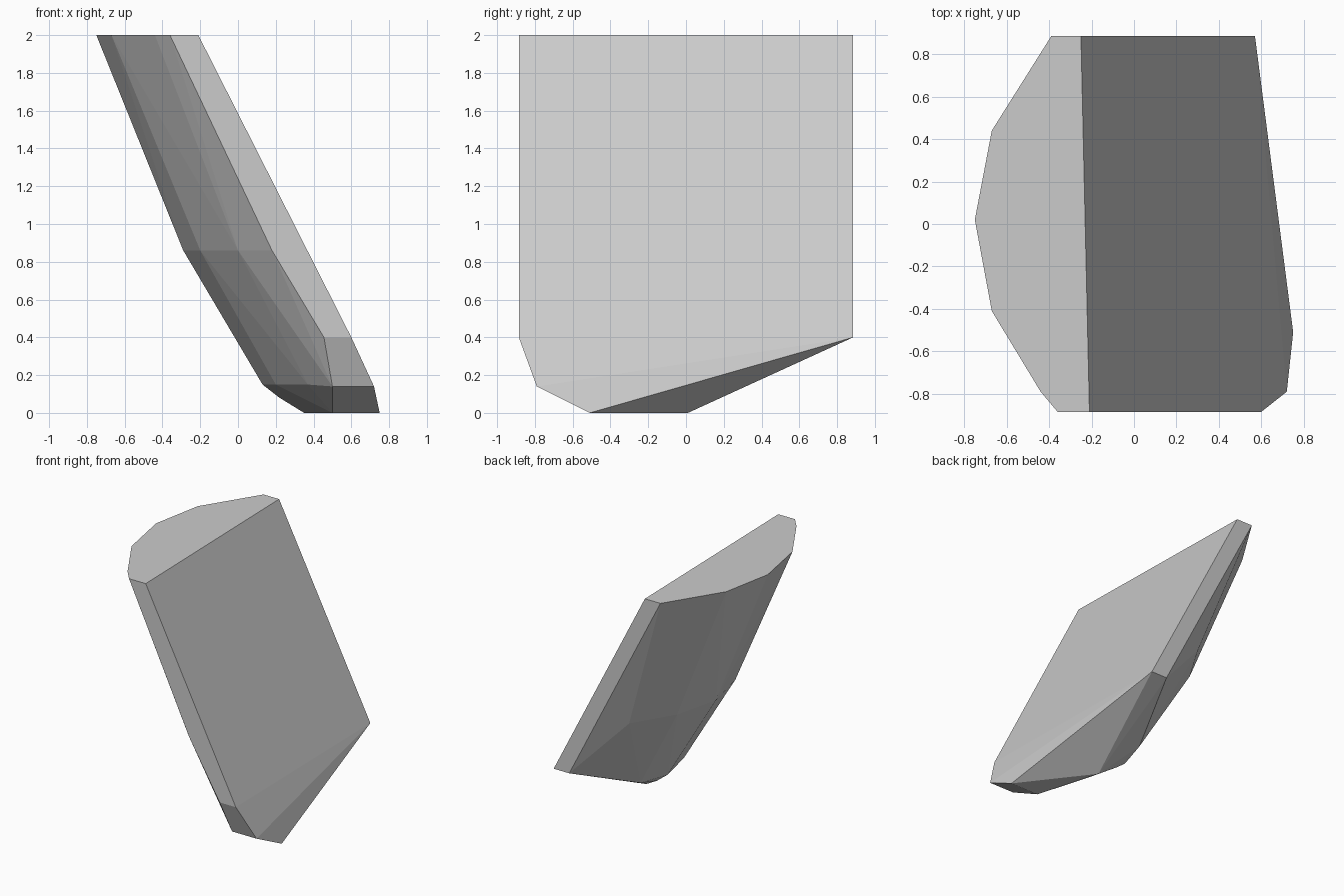
import bpy
import bmesh

cube = bpy.data.objects.get("Cube")
if cube:
    bpy.data.objects.remove(cube, do_unlink=True)

# Single grey material
grey = bpy.data.materials.new("plain_grey")
grey.use_nodes = True
colour = (0.6, 0.6, 0.6, 1)
grey.diffuse_color = colour
grey.node_tree.nodes["Principled BSDF"].inputs["Base Color"].default_value = colour

# Flat slanted face and the narrow front and back edges
flat_face = [(-.21, -.885, 2), (-.25, .885, 2), (.57, .885, .4),
             (.6, -.885, .4), (.72, -.79, .14), (.75, -.51, 0)]
thin_edges = [(-.36, -.885, 2), (.18, -.885, .86), (.455, -.885, .4),
              (.5, -.79, .14), (.5, -.51, 0),
              (-.39, .885, 2), (.43, .885, .4)]

# Faceted bulge on the other side: top rim, middle ring, foot ring
top_rim = [(-.67, .44, 2), (-.75, .02, 2), (-.67, -.41, 2), (-.44, -.79, 2)]
middle_ring = [(0, .73, .86), (-.2, .4, .86), (-.29, .03, .86),
               (-.2, -.35, .86), (0, -.7, .86)]
foot_ring = [(.2, .3, .16), (.13, .05, .15), (.2, -.26, .15),
             (.37, -.6, .15), (.22, .06, .08), (.35, .01, 0)]

# Wrap the rings into one closed faceted slab
bm = bmesh.new()
for point in flat_face + thin_edges + top_rim + middle_ring + foot_ring:
    bm.verts.new(point)
hull = bmesh.ops.convex_hull(bm, input=bm.verts)
spare = {v for v in hull["geom_interior"] + hull["geom_unused"]
         if isinstance(v, bmesh.types.BMVert)}
bmesh.ops.delete(bm, geom=list(spare), context="VERTS")
bmesh.ops.dissolve_limit(bm, angle_limit=0.02, verts=bm.verts, edges=bm.edges)
bmesh.ops.recalc_face_normals(bm, faces=bm.faces)

mesh = bpy.data.meshes.new("slanted_slab")
bm.to_mesh(mesh)
bm.free()
mesh.materials.append(grey)
slab = bpy.data.objects.new("slanted_slab", mesh)
bpy.context.collection.objects.link(slab)
